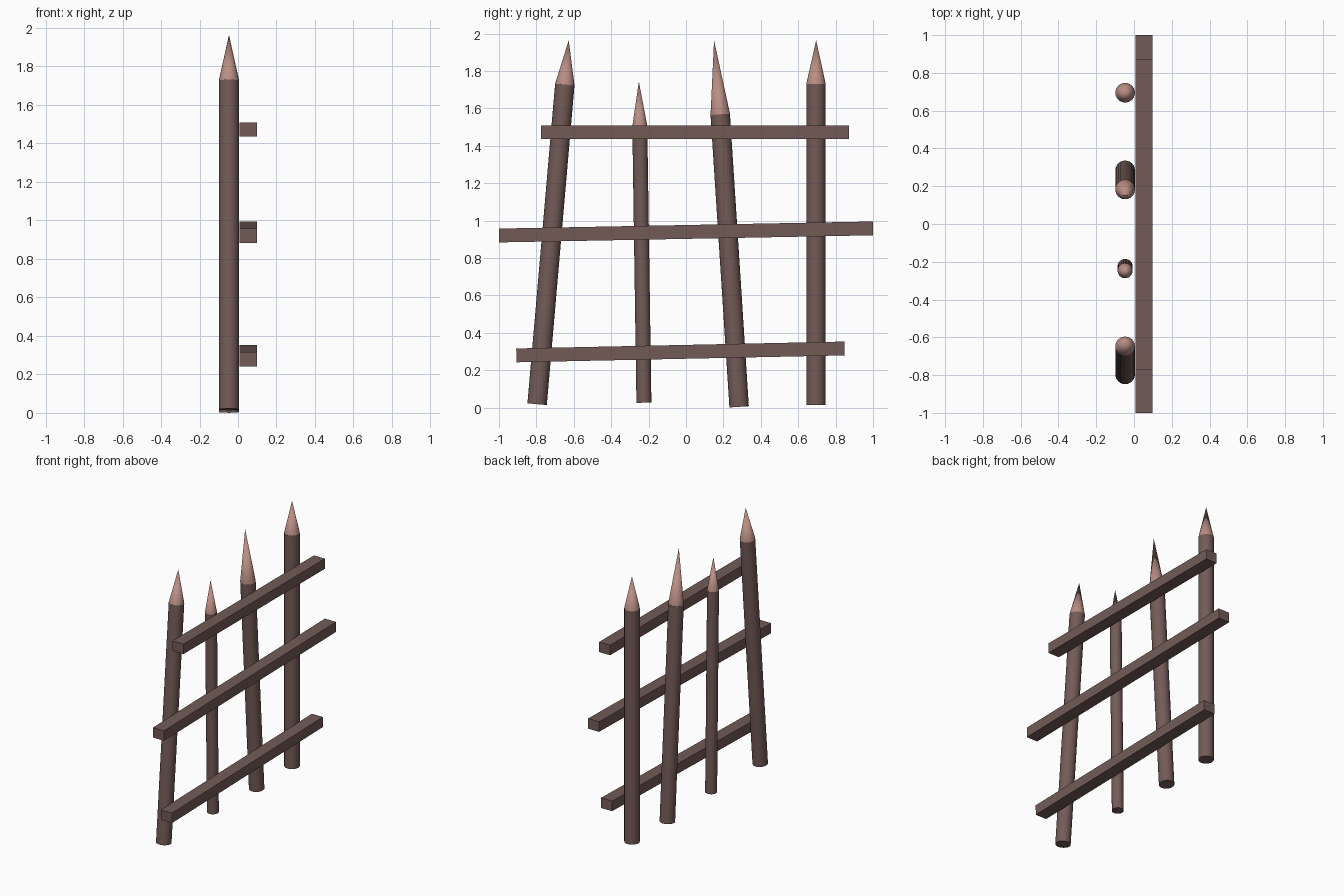
import bpy, bmesh, math
from mathutils import Vector, Matrix

if "Cube" in bpy.data.objects:
    bpy.data.objects.remove(bpy.data.objects["Cube"])


def material(name, rgb):
    m = bpy.data.materials.new(name)
    m.diffuse_color = (*rgb, 1)
    m.use_nodes = True
    m.node_tree.nodes["Principled BSDF"].inputs["Base Color"].default_value = m.diffuse_color
    return m


WOOD = material("weathered_wood", (0.17, 0.105, 0.095))
CUT = material("fresh_cut_wood", (0.48, 0.27, 0.23))


def finish(name, bm, mat, smooth):
    me = bpy.data.meshes.new(name)
    bmesh.ops.recalc_face_normals(bm, faces=bm.faces)
    bm.to_mesh(me)
    bm.free()
    me.materials.append(mat)
    if smooth:
        me.shade_smooth()
        me.set_sharp_from_angle(angle=math.radians(35))
    ob = bpy.data.objects.new(name, me)
    bpy.context.collection.objects.link(ob)
    return ob


def frame(a, b):
    # placement midway between two points, local z along the line
    d = b - a
    return Matrix.Translation((a + b) / 2) @ Vector((0, 0, 1)).rotation_difference(d).to_matrix().to_4x4()


def rod(name, a, b, r1, r2, mat, caps):
    bm = bmesh.new()
    bmesh.ops.create_cone(bm, cap_ends=caps, segments=24, radius1=r1, radius2=r2,
                          depth=(b - a).length, matrix=frame(a, b))
    bmesh.ops.remove_doubles(bm, verts=bm.verts, dist=1e-5)
    finish(name, bm, mat, True)


def rail(name, a, b, w, h):
    bm = bmesh.new()
    size = Matrix.Diagonal((w, h, (b - a).length, 1))
    bmesh.ops.create_cube(bm, size=1, matrix=frame(a, b) @ size)
    finish(name, bm, WOOD, False)


# Leaning stakes: (y, z) of foot, shoulder and sharpened tip, then radius
POST_X = -0.047
stakes = [
    ((-0.796, 0.018), (-0.648, 1.727), (-0.627, 1.964), 0.052),
    ((-0.225, 0.026), (-0.247, 1.505), (-0.252, 1.743), 0.040),
    ((0.284, 0.004), (0.183, 1.568), (0.150, 1.964), 0.052),
    ((0.695, 0.013), (0.695, 1.730), (0.696, 1.964), 0.052),
]
for i, (foot, shoulder, tip, r) in enumerate(stakes, 1):
    f, s, t = (Vector((POST_X, *p)) for p in (foot, shoulder, tip))
    rod(f"stake_{i}", f, s, r, r, WOOD, True)
    rod(f"stake_tip_{i}", s, t, r, 0, CUT, True)

# Cross rails: (y, z) of both end centres
RAIL_X = 0.053
rails = {
    "top_rail": ((-0.774, 1.472), (0.871, 1.472)),
    "middle_rail": ((-1.0, 0.920), (1.0, 0.958)),
    "bottom_rail": ((-0.907, 0.279), (0.848, 0.316)),
}
for name, (a, b) in rails.items():
    rail(name, Vector((RAIL_X, *a)), Vector((RAIL_X, *b)), 0.09, 0.074)
